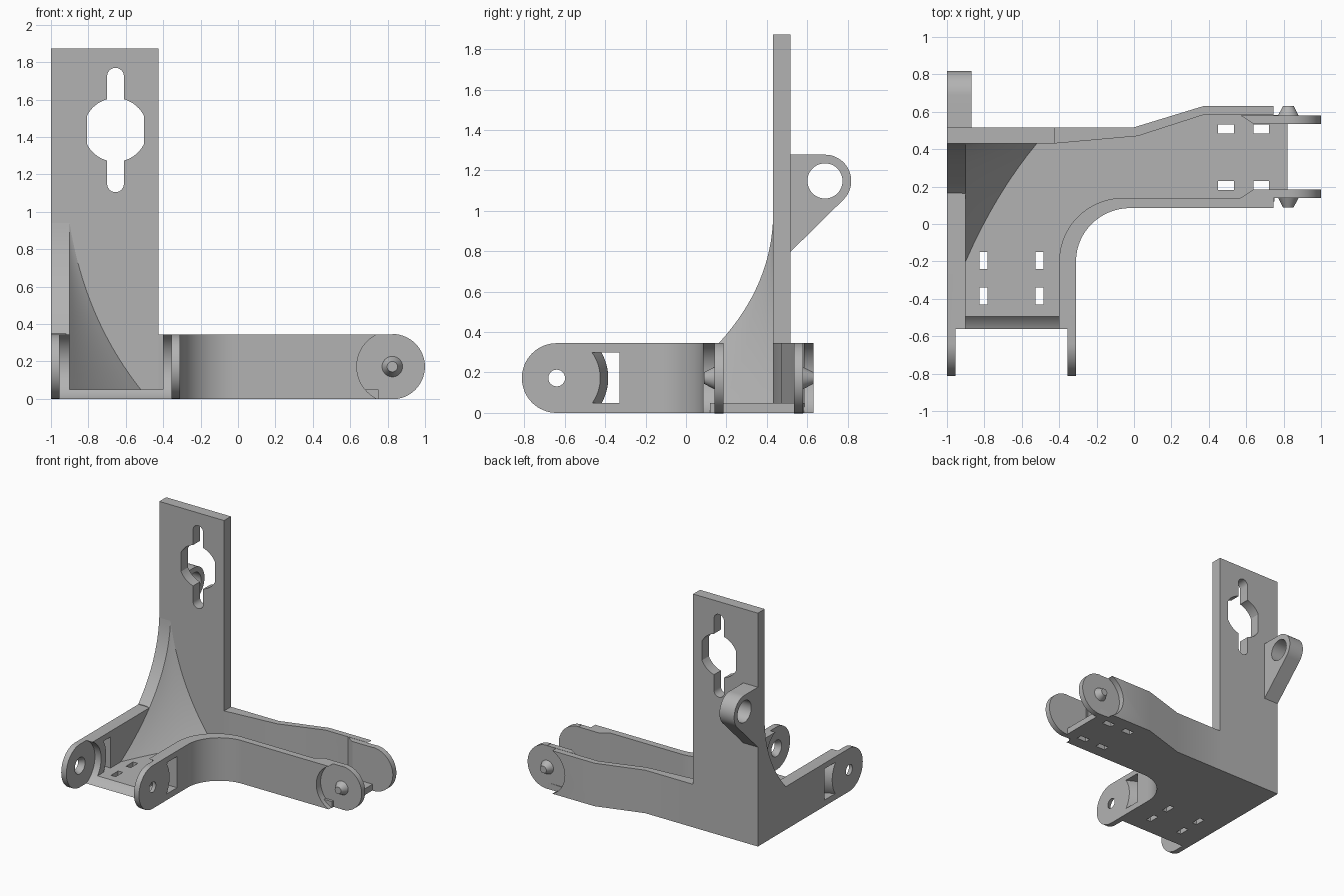
import bpy
import bmesh
from math import sin, cos, pi, sqrt, radians

if "Cube" in bpy.data.objects:
    bpy.data.objects.remove(bpy.data.objects["Cube"])

grey = bpy.data.materials.new("plain grey")
grey.use_nodes = True
grey.diffuse_color = (0.45, 0.45, 0.45, 1)
grey.node_tree.nodes["Principled BSDF"].inputs["Base Color"].default_value = grey.diffuse_color

H = 0.345          # wall height
MID = H / 2        # pivot height, also the radius of the rounded ends
FLOOR = 0.05
RECESS = 0.19      # clearance radius round each pivot
HINGE_Y = -0.64    # pivot of the front arm
HINGE_X = 0.825    # pivot of the side arm


def loft(name, sections):
    """Closed solid through matching rings of 3D points."""
    bm = bmesh.new()
    rings = [[bm.verts.new(p) for p in s] for s in sections]
    for a, b in zip(rings, rings[1:]):
        for i in range(len(a)):
            j = (i + 1) % len(a)
            bm.faces.new((a[i], a[j], b[j], b[i]))
    bm.faces.new(rings[0])
    bm.faces.new(rings[-1])
    bmesh.ops.remove_doubles(bm, verts=bm.verts, dist=1e-5)
    bmesh.ops.recalc_face_normals(bm, faces=bm.faces)
    mesh = bpy.data.meshes.new(name)
    bm.to_mesh(mesh)
    bm.free()
    mesh.materials.append(grey)
    ob = bpy.data.objects.new(name, mesh)
    bpy.context.collection.objects.link(ob)
    return ob


def place(pts, axis, d):
    """Put a 2D outline on the plane axis = d."""
    return [{"x": (d, u, v), "y": (u, d, v), "z": (u, v, d)}[axis] for u, v in pts]


def prism(name, pts, axis, a, b):
    return loft(name, [place(pts, axis, a), place(pts, axis, b)])


def arc(cu, cv, r, a0=0, a1=360, n=24, rv=None):
    angles = [radians(a0 + (a1 - a0) * i / n) for i in range(n + 1)]
    return [(cu + r * cos(t), cv + (rv or r) * sin(t)) for t in angles]


def circle(cu, cv, r, n=48):
    return arc(cu, cv, r, n=n)[:-1]


def rect(u0, u1, v0, v1):
    return [(u0, v0), (u1, v0), (u1, v1), (u0, v1)]


def cone(name, cu, cv, axis, a, ra, b, rb):
    return loft(name, [place(circle(cu, cv, ra), axis, a), place(circle(cu, cv, rb), axis, b)])


def cut(ob, *cutters):
    """Subtract the cutters, bake the result and drop them."""
    for c in cutters:
        c.hide_render = True
        mod = ob.modifiers.new("cut", "BOOLEAN")
        mod.operation, mod.solver, mod.object = "DIFFERENCE", "EXACT", c
    graph = bpy.context.evaluated_depsgraph_get()
    mesh = bpy.data.meshes.new_from_object(ob.evaluated_get(graph))
    ob.modifiers.clear()
    ob.data = mesh
    for c in cutters:
        bpy.data.objects.remove(c)


def bezier(p, q, r, t):
    return tuple((1 - t) ** 2 * a + 2 * t * (1 - t) * b + t * t * c for a, b, c in zip(p, q, r))


def front_recess():
    return prism("recess_cutter", circle(HINGE_Y, MID, RECESS, 64), "x", -0.955, -0.355)


# Floor, with the concave corner, lacing slots and rounded front edge
corner_in = arc(-0.055, -0.2, 0.345, 180, 90, 20, 0.34)
floor = prism("floor", [(-0.98, -0.57), (-0.955, -0.57), (-0.355, -0.57), (-0.355, -0.2)]
              + [(x + 0.02, y - 0.02) for x, y in corner_in]
              + [(0.75, 0.12), (0.75, 0.14), (0.82, 0.14), (0.82, 0.58), (0.37, 0.6),
                 (0, 0.49), (-0.98, 0.49)], "z", 0, FLOOR)
slots = [rect(x, x + 0.085, y, y + 0.047) for x in (0.45, 0.638) for y in (0.183, 0.485)]
slots += [rect(x, x + 0.042, y, y + 0.09) for x in (-0.826, -0.526) for y in (-0.24, -0.43)]
cut(floor, front_recess(), *[prism("slot_cutter", s, "z", -0.1, 0.2) for s in slots])

# Front arm: two rounded walls with clearance, pivot socket and curved window
for name, outer, inner, end_y in (("right_hinge_wall", -1, -0.9, 0.43),
                                  ("left_hinge_wall", -0.31, -0.4, -0.2)):
    wall = prism(name, arc(HINGE_Y, MID, MID, 90, 270, 32) + [(end_y, 0), (end_y, H)],
                 "x", outer, inner)
    s = 1 if inner > outer else -1
    socket = cone("socket_cutter", HINGE_Y, MID, "x",
                  outer - 0.01 * s, 0.036, outer + 0.05 * s, 0.068)
    rings = []
    for x, r in ((outer - 0.01 * s, 0.211), (inner + 0.01 * s, 0.259)):
        zs = [FLOOR + 0.25 * i / 16 for i in range(17)]
        edge = [(HINGE_Y + sqrt(r * r - (z - MID) ** 2), z) for z in zs]
        rings.append(place(edge + [(-0.33, 0.3), (-0.33, FLOOR)], "x", x))
    cut(wall, front_recess(), socket, loft("window_cutter", rings))

# Side arm: outer walls, cut clear round the pivots
corner_wall = prism("corner_wall", arc(-0.02, -0.2, 0.29, 180, 90, 24, 0.285)
                    + [(0.8, 0.085), (0.8, 0.14)] + corner_in[::-1], "z", 0, H)
back_wall = prism("back_wall", [(-0.43, 0.43), (0.02, 0.47), (0.37, 0.583), (0.8, 0.583),
                                (0.8, 0.63), (0.37, 0.63), (0, 0.517), (-0.43, 0.517)],
                  "z", 0, H)
for wall, a, b in ((corner_wall, 0, 0.14), (back_wall, 0.58, 0.7)):
    cut(wall, prism("recess_cutter", circle(HINGE_X, MID, RECESS, 64), "y", a, b))

# Side arm: inset ears with a ramp, rounded end and conical pivot pin
for side, face, s in (("front", 0.14, 1), ("back", 0.58, -1)):
    inset = face + 0.045 * s
    prism(side + "_ear", [(0.57, face), (0.64, inset), (HINGE_X, inset), (HINGE_X, face)],
          "z", 0, H)
    prism(side + "_ear_end", arc(HINGE_X, MID, MID + 0.002, -90, 90, 32), "y", face, inset)
    cone(side + "_pivot_pin", HINGE_X, MID, "y", face + 0.01 * s, 0.06, face - 0.052 * s, 0.028)

# Upright plate with a keyhole opening
plate = prism("upright_plate", rect(-1, -0.425, 0, 1.872), "y", 0.43, 0.517)
KX, KZ, KW = -0.655, 1.438, 0.152
a = 27
hole = (arc(KX, KZ, 0.17, a, 180 - a) + arc(KX, KZ, 0.17, 180 + a, 360 - a))
groove = arc(KX, 1.725, 0.045, 0, 180, 12) + arc(KX, 1.15, 0.045, 180, 360, 12)
cut(plate, prism("keyhole_cutter", hole, "y", 0.3, 0.7),
    prism("groove_cutter", groove, "y", 0.3, 0.7))

# Lug with an eye on the back of the plate
lug = prism("back_lug", [(0.51, 0.795), (0.517, 0.797)]
            + arc(0.688, 1.148, 0.13, -45, 90) + [(0.51, 1.278)], "x", -1, -0.87)
cut(lug, prism("eye_cutter", circle(0.688, 1.148, 0.087), "x", -1.1, -0.8))

# Curved corner brace, flush over the wall and fanning out on the floor
wall_curve = ((0.43, 0.94), (0.4, 0.43), (-0.2, FLOOR))
plate_curve = ((-0.9, 0.94), (-0.82, 0.43), (-0.52, FLOOR))
sections = []
for i in range(25):
    t = 0.004 + 0.996 * i / 24
    y, z = bezier(*wall_curve, t)
    x = bezier(*plate_curve, t)[0]
    mid = (-0.9 + (x + 0.9) * 0.42, 0.43 + (y - 0.43) * 0.42)
    row = [bezier((-0.9, y), mid, (x, 0.43), k / 8) for k in range(9)]
    sections.append(place([(-0.92, 0.45), (-0.92, y)] + row + [(x, 0.45)], "z", z))
loft("corner_brace", sections)
flare = [bezier(*wall_curve, 0.63 * i / 20) for i in range(21)]
prism("wall_flare", flare + [(flare[-1][0], 0.3), (0.45, 0.3), (0.45, 0.94)], "x", -1, -0.9)

# Smooth the round surfaces and keep the edges sharp
for ob in bpy.context.collection.objects:
    if ob.type == "MESH" and ob.data.materials and ob.data.materials[0] == grey:
        bpy.ops.object.select_all(action="DESELECT")
        ob.select_set(True)
        bpy.context.view_layer.objects.active = ob
        bpy.ops.object.shade_smooth_by_angle(angle=radians(25))
